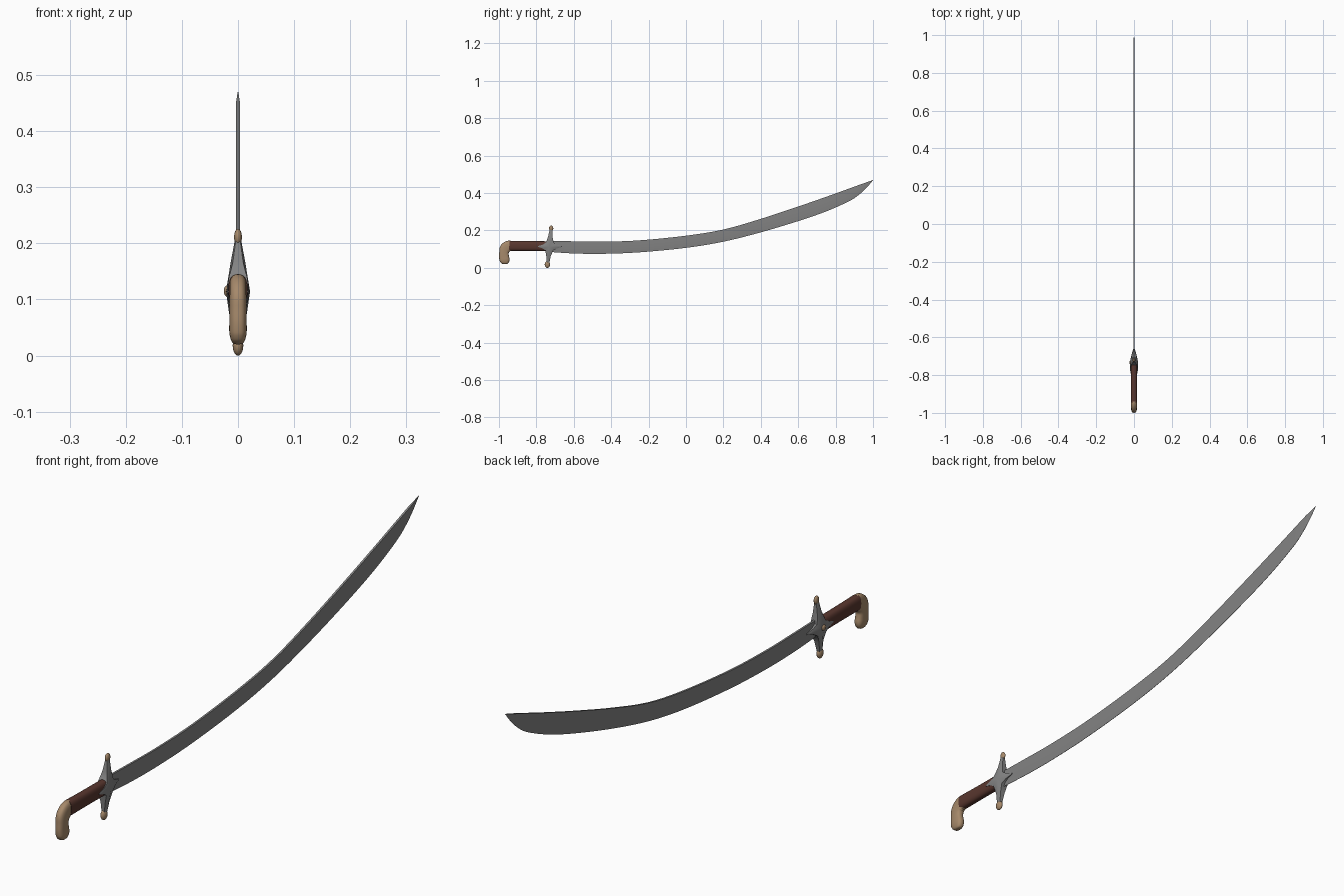
import bpy, bmesh, math
from mathutils import Vector

if "Cube" in bpy.data.objects:
    bpy.data.objects.remove(bpy.data.objects["Cube"])


def material(name, rgb):
    m = bpy.data.materials.new(name)
    m.diffuse_color = (*rgb, 1)
    m.use_nodes = True
    m.node_tree.nodes["Principled BSDF"].inputs["Base Color"].default_value = m.diffuse_color
    return m


STEEL = material("steel grey", (0.23, 0.23, 0.23))
WOOD = material("dark red brown", (0.10, 0.038, 0.028))
HORN = material("tan horn", (0.38, 0.25, 0.145))


def finish(bm, name, mat, angle=35):
    bmesh.ops.remove_doubles(bm, verts=bm.verts, dist=1e-6)
    bmesh.ops.recalc_face_normals(bm, faces=bm.faces)
    me = bpy.data.meshes.new(name)
    bm.to_mesh(me)
    bm.free()
    me.materials.append(mat)
    ob = bpy.data.objects.new(name, me)
    bpy.context.collection.objects.link(ob)
    bpy.ops.object.select_all(action='DESELECT')
    ob.select_set(True)
    bpy.context.view_layer.objects.active = ob
    bpy.ops.object.shade_smooth_by_angle(angle=math.radians(angle))
    return ob


def smooth_rows(rows, steps):
    """Catmull-Rom interpolation through rows of numbers."""
    pts = [Vector(r) for r in rows]
    pts = [2 * pts[0] - pts[1]] + pts + [2 * pts[-1] - pts[-2]]
    out = []
    for i in range(1, len(pts) - 2):
        a, b, c, d = pts[i - 1:i + 3]
        for k in range(steps):
            t = k / steps
            out.append(0.5 * (2 * b + (c - a) * t + (2 * a - 5 * b + 4 * c - d) * t * t
                              + (3 * b - a - 3 * c + d) * t ** 3))
    return out + [pts[-2]]


def loft(rings, name, mat, angle=35):
    bm = bmesh.new()
    vr = [[bm.verts.new(p) for p in r] for r in rings]
    n = len(rings[0])
    for a, b in zip(vr, vr[1:]):
        for i in range(n):
            bm.faces.new((a[i], a[(i + 1) % n], b[(i + 1) % n], b[i]))
    bm.faces.new(vr[0])
    bm.faces.new(vr[-1])
    return finish(bm, name, mat, angle)


def sweep(rows, name, mat, steps=4, n=24, power=0.75):
    """Rounded section along a y-z path; rows are y, z, half depth, half width."""
    rows = [(r[0], r[1], r[2], r[3]) for r in rows]
    pts = smooth_rows(rows, steps)
    rings = []
    for i, p in enumerate(pts):
        q, r = pts[max(i - 1, 0)], pts[min(i + 1, len(pts) - 1)]
        t = Vector((0, r[0] - q[0], r[1] - q[1])).normalized()
        side = Vector((0, -t.z, t.y))
        ring = []
        for k in range(n):
            a = 2 * math.pi * k / n
            c, s = math.cos(a), math.sin(a)
            c = math.copysign(abs(c) ** power, c)
            s = math.copysign(abs(s) ** power, s)
            ring.append(Vector((p[3] * c, p[0], p[1])) + side * (p[2] * s))
        rings.append(ring)
    return loft(rings, name, mat, 40)


# Blade: y, back z, cutting edge z
stations = [(-0.73, 0.145, 0.085), (-0.6, 0.142, 0.077), (-0.45, 0.14, 0.075), (-0.25, 0.147, 0.083),
            (0, 0.172, 0.107), (0.2, 0.205, 0.14), (0.4, 0.262, 0.19), (0.6, 0.328, 0.25),
            (0.75, 0.38, 0.302), (0.875, 0.425, 0.358), (0.93, 0.445, 0.395),
            (0.97, 0.459, 0.433), (1.0, 0.47, 0.4685)]
rings = []
for y, top, low in smooth_rows(stations, 5):
    f = min(1, 0.15 + (1 - y) / 0.06)
    mid = top + (low - top) * 0.6
    rings.append([(0.0035 * f, y, top), (0.0032 * f, y, mid), (0.0005 * f, y, low),
                  (-0.0005 * f, y, low), (-0.0032 * f, y, mid), (-0.0035 * f, y, top)])
loft(rings, "blade", STEEL, 25)

# Grip
sweep([(-0.945, 0.118, 0.027, 0.017), (-0.84, 0.117, 0.026, 0.0165),
       (-0.72, 0.116, 0.026, 0.0165)], "grip", WOOD)

# Hooked pommel
sweep([(-0.936, 0.118, 0.0275, 0.0155), (-0.953, 0.115, 0.029, 0.0155), (-0.968, 0.101, 0.029, 0.0155),
       (-0.9735, 0.08, 0.025, 0.0155), (-0.973, 0.06, 0.0265, 0.0155), (-0.97, 0.042, 0.027, 0.0155),
       (-0.969, 0.029, 0.022, 0.013), (-0.969, 0.022, 0.014, 0.009), (-0.969, 0.020, 0.004, 0.003)],
      "pommel", HORN)

# Star-shaped guard: four ridged arms around a raised centre
centre = (-0.73, 0.114)
# tip y, tip z, mid half width, tip half width, ridge x at mid and tip, rim x at mid and tip
arms = [(-0.663, 0.114, 0.010, 0.002, 0.013, 0.005, 0.009, 0.004),
        (-0.722, 0.204, 0.012, 0.007, 0.013, 0.006, 0.009, 0.004),
        (-0.792, 0.114, 0.010, 0.002, 0.0205, 0.019, 0.018, 0.0175),
        (-0.739, 0.026, 0.012, 0.008, 0.014, 0.007, 0.009, 0.005)]
corners = [(-0.707, 0.134), (-0.748, 0.136), (-0.752, 0.094), (-0.711, 0.092)]
corner_x = [0.013, 0.017, 0.017, 0.013]
bm = bmesh.new()
for i, (ty, tz, wm, wt, rm, rt, em, et) in enumerate(arms):
    d = Vector((ty - centre[0], tz - centre[1]))
    u = d.normalized()
    w = Vector((-u.y, u.x))
    c = Vector(centre)
    m, t = c + d * 0.58, c + d

    def layer(s):
        def add(p, x):
            return bm.verts.new((s * x, p[0], p[1]))
        C = add(c, 0.0215)
        R, L = add(corners[i - 1], corner_x[i - 1]), add(corners[i], corner_x[i])
        mr, mm, ml = add(m - w * wm, em), add(m, rm), add(m + w * wm, em)
        tr, tm, tl = add(t - w * wt, et), add(t, rt), add(t + w * wt, et)
        for f in ((C, R, mr, mm), (C, mm, ml, L), (mm, mr, tr, tm), (mm, tm, tl, ml)):
            bm.faces.new(f)
        return [R, mr, tr, tm, tl, ml, L]

    a, b = layer(1), layer(-1)
    for k in range(6):
        bm.faces.new((a[k], a[k + 1], b[k + 1], b[k]))
finish(bm, "star_guard", STEEL, 40)


def ball(name, loc, scale, mat):
    bm = bmesh.new()
    bmesh.ops.create_uvsphere(bm, u_segments=20, v_segments=12, radius=1)
    for v in bm.verts:
        v.co = Vector(loc) + Vector([v.co[k] * scale[k] for k in range(3)])
    return finish(bm, name, mat, 60)


# Guard finials
ball("upper_finial", (0, -0.721, 0.211), (0.007, 0.0115, 0.015), HORN)
ball("lower_finial", (0, -0.741, 0.018), (0.0095, 0.0145, 0.018), HORN)

# Stud on the left face of the guard
ball("guard_stud", (-0.020, -0.733, 0.115), (0.005, 0.010, 0.010), HORN)
